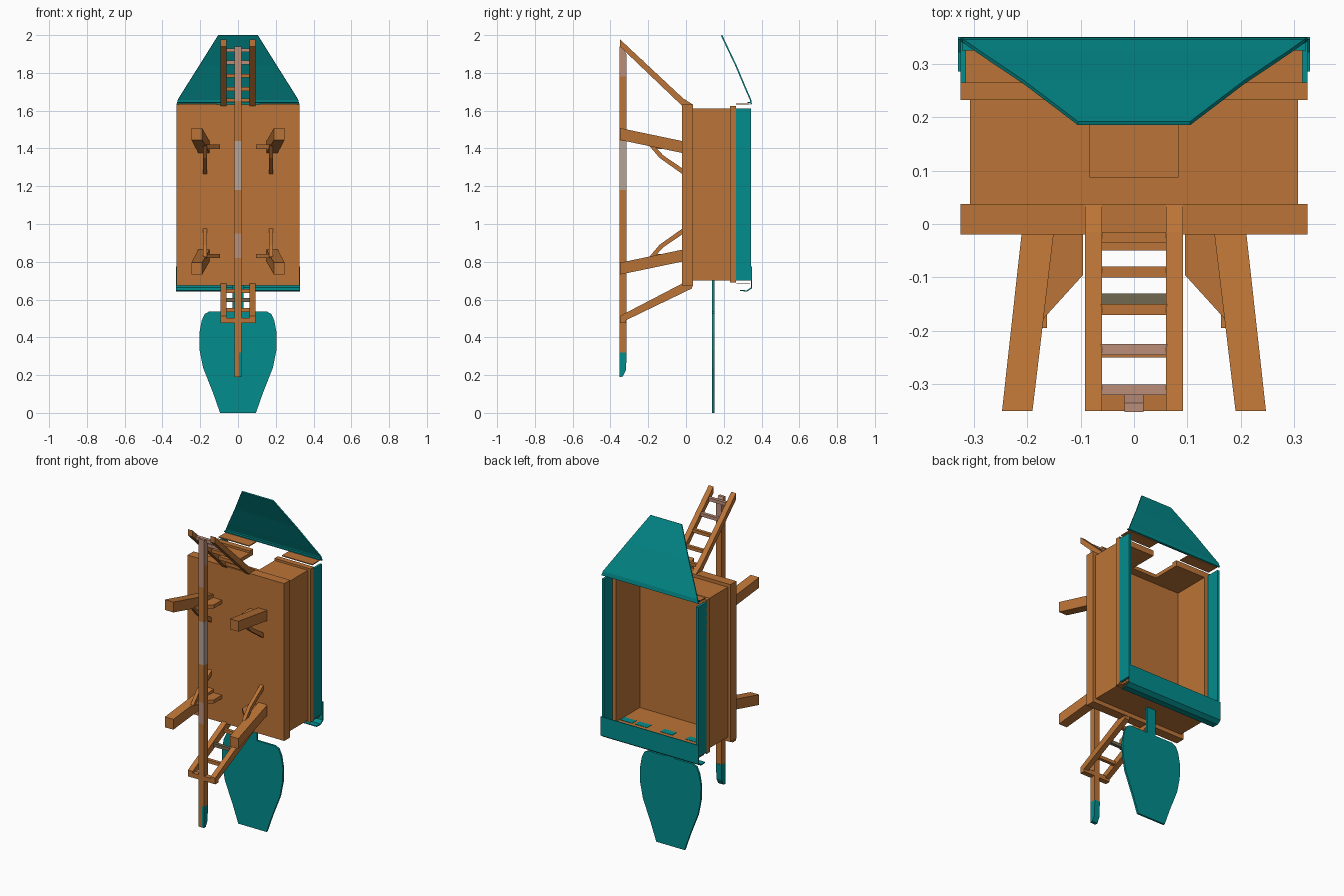
import bpy, bmesh

if "Cube" in bpy.data.objects:
    bpy.data.objects.remove(bpy.data.objects["Cube"])

def material(name, rgb):
    m = bpy.data.materials.new(name)
    m.diffuse_color = (*rgb, 1)
    m.use_nodes = True
    m.node_tree.nodes["Principled BSDF"].inputs["Base Color"].default_value = m.diffuse_color
    return m

WOOD = material("orange wood", (0.50, 0.175, 0.038))
TEAL = material("teal sheet", (0.001, 0.262, 0.262))
GREY = material("weathered grey", (0.47, 0.37, 0.31))
PINK = material("pinkish worn wood", (0.50, 0.27, 0.19))
OLIVE = material("dark olive wood", (0.16, 0.14, 0.08))

def loft(name, rings, mat):
    """Solid through a series of point rings of equal length."""
    bm = bmesh.new()
    vs = [[bm.verts.new(p) for p in r] for r in rings]
    n = len(rings[0])
    for a, b in zip(vs, vs[1:]):
        for i in range(n):
            j = (i + 1) % n
            bm.faces.new((a[i], a[j], b[j], b[i]))
    bm.faces.new(vs[0][::-1])
    bm.faces.new(vs[-1])
    bmesh.ops.recalc_face_normals(bm, faces=bm.faces)
    me = bpy.data.meshes.new(name)
    bm.to_mesh(me)
    bm.free()
    me.materials.append(mat)
    ob = bpy.data.objects.new(name, me)
    bpy.context.collection.objects.link(ob)
    return ob

def box(name, x, y, z, mat=WOOD):
    return loft(name, [[(x[0], y[0], k), (x[1], y[0], k), (x[1], y[1], k), (x[0], y[1], k)] for k in z], mat)

def prism_x(name, yz, x, mat=WOOD):
    return loft(name, [[(k, p, q) for p, q in yz] for k in x], mat)

def pair(s, a, b):
    return sorted((s * a, s * b))

def paint_front(ob, mat):
    """Second colour on faces that look towards -y."""
    ob.data.materials.append(mat)
    for p in ob.data.polygons:
        if p.normal.y < -.8:
            p.material_index = 1

# Cabin floor, walls and rim
box("floor", (-.325, .325), (-.02, .037), (.675, 1.632))
for s, side in ((-1, "left"), (1, "right")):
    box(side + "_wall", pair(s, .285, .307), (.037, .262), (.70, 1.612))
    box(side + "_rim", pair(s, .285, .325), (.232, .265), (.695, 1.622))
    box(side + "_canvas_panel", pair(s, .31, .325), (.262, .345), (.70, 1.612), TEAL)
    box(side + "_door_wall", pair(s, .083, .287), (.037, .24), (1.59, 1.612))
    box(side + "_door_rim", pair(s, .083, .325), (.232, .265), (1.59, 1.625))
    box(side + "_door_top_plate", pair(s, .11, .315), (.264, .335), (1.632, 1.638))
box("awning_hem", (-.322, .322), (.325, .347), (1.641, 1.647), TEAL)
box("door_sill", (-.083, .083), (.037, .088), (1.59, 1.612))
box("slide_end_wall", (-.287, .287), (.037, .24), (.70, .722))
box("slide_end_rim", (-.325, .325), (.232, .265), (.69, .722))

# Canvas lip over the slide end, with its wooden lining and teal patches
prism_x("canvas_lip", [(.285, .645), (.325, .643), (.350, .66), (.350, .775),
                       (.345, .775), (.344, .664), (.322, .649), (.285, .650)],
        (-.329, .329), TEAL)
box("lip_lining", (-.31, .31), (.268, .338), (.682, .686))
for i, x in enumerate((-.2, -.03, .14, .24)):
    box(f"lining_patch_{i + 1}", (x - .04, x + .04), (.19, .232), (.721, .724), TEAL)

# Awning over the door end
awning = [(.325, .349, 1.635), (.318, .345, 1.66), (.29, .325, 1.705), (.205, .268, 1.84), (.105, .192, 2.0)]
loft("awning", [[(-w, y, z), (w, y, z), (w, y - .007, z - .003), (-w, y - .007, z - .003)]
                for w, y, z in awning], TEAL)

# Slide: flat paddle outline and narrow neck
outline = [(.095, 0), (.13, .10), (.185, .24), (.203, .33), (.205, .42), (.192, .49), (.175, .525), (.15, .538)]
loft("slide", [[(-w, .138, z), (w, .138, z), (w, .15, z), (-w, .15, z)] for w, z in outline], TEAL)
box("slide_neck", (-.03, .03), (.138, .15), (.53, .71), TEAL)

# Splayed legs with two braces each, mirrored left/right and end to end
for s, side in ((-1, "left"), (1, "right")):
    for end in ("door", "slide"):
        fz = (lambda z: z) if end == "door" else (lambda z: 2.24 - z)
        tag = f"{end}_{side}_"

        def section(x0, x1, y, z0, z1):
            return [(s * x0, y, fz(z0)), (s * x1, y, fz(z0)), (s * x1, y, fz(z1)), (s * x0, y, fz(z1))]
        loft(tag + "leg", [section(.19, .247, -.35, 1.445, 1.508),
                           section(.15, .21, -.015, 1.375, 1.438)], WOOD)
        prism_x(tag + "long_brace", [(y, fz(z)) for y, z in
                ((-.195, 1.415), (-.14, 1.35), (-.02, 1.265), (-.02, 1.295), (-.12, 1.363), (-.165, 1.412))],
                pair(s, .163, .184))
        gusset = ((.172, -.18), (.095, -.095), (.095, -.018), (.16, -.018))
        loft(tag + "cross_brace", [[(s * x, y, fz(z)) for x, y in gusset] for z in (1.398, 1.42)], WOOD)

# Ladders at both ends
def ladder(name, rail, rungs):
    for s, side in ((-1, "left"), (1, "right")):
        prism_x(f"{name}_{side}_rail", rail, pair(s, .06, .092))
    for i, (y, z, mat) in enumerate(rungs):
        box(f"{name}_rung_{i + 1}", (-.062, .062), (y - .01, y + .01), (z - .01, z + .01), mat)

ladder("door_ladder", [(-.35, 1.978), (-.35, 1.94), (-.02, 1.625), (.03, 1.615), (.037, 1.632), (-.015, 1.665)],
       [(-.31, 1.92, PINK), (-.235, 1.855, PINK), (-.16, 1.785, WOOD), (-.09, 1.715, WOOD), (-.025, 1.655, WOOD)])
ladder("slide_ladder", [(-.35, .513), (-.35, .475), (.03, .658), (.037, .68), (-.02, .685)],
       [(-.24, .545, WOOD), (-.14, .597, OLIVE), (-.04, .645, WOOD)])
box("slide_ladder_foot", (-.092, .092), (-.35, -.318), (.475, .503))

# Long ground beam in coloured lengths
lengths = [("beam_slide_length", .32, .82, WOOD), ("beam_worn_patch", .82, .95, WOOD),
           ("beam_centre_length", .95, 1.18, WOOD), ("beam_middle_length", 1.18, 1.44, GREY),
           ("beam_door_length", 1.44, 1.65, WOOD), ("beam_ladder_length", 1.65, 1.78, WOOD),
           ("beam_door_tip", 1.78, 1.90, PINK)]
for name, a, b, mat in lengths:
    ob = box(name, (-.018, .018), (-.352, -.316), (a, b), mat)
    if name in ("beam_ladder_length", "beam_worn_patch"):
        paint_front(ob, PINK)
tip = [(-.352, .32), (-.352, .19), (-.335, .192), (-.318, .225), (-.314, .32)]
paint_front(prism_x("beam_slide_tip_left", tip, (-.018, .004), TEAL), WOOD)
prism_x("beam_slide_tip_right", tip, (.004, .018), TEAL)
prism_x("beam_door_point", [(-.352, 1.90), (-.316, 1.90), (-.335, 1.94), (-.352, 1.94)], (-.018, .018), PINK)
